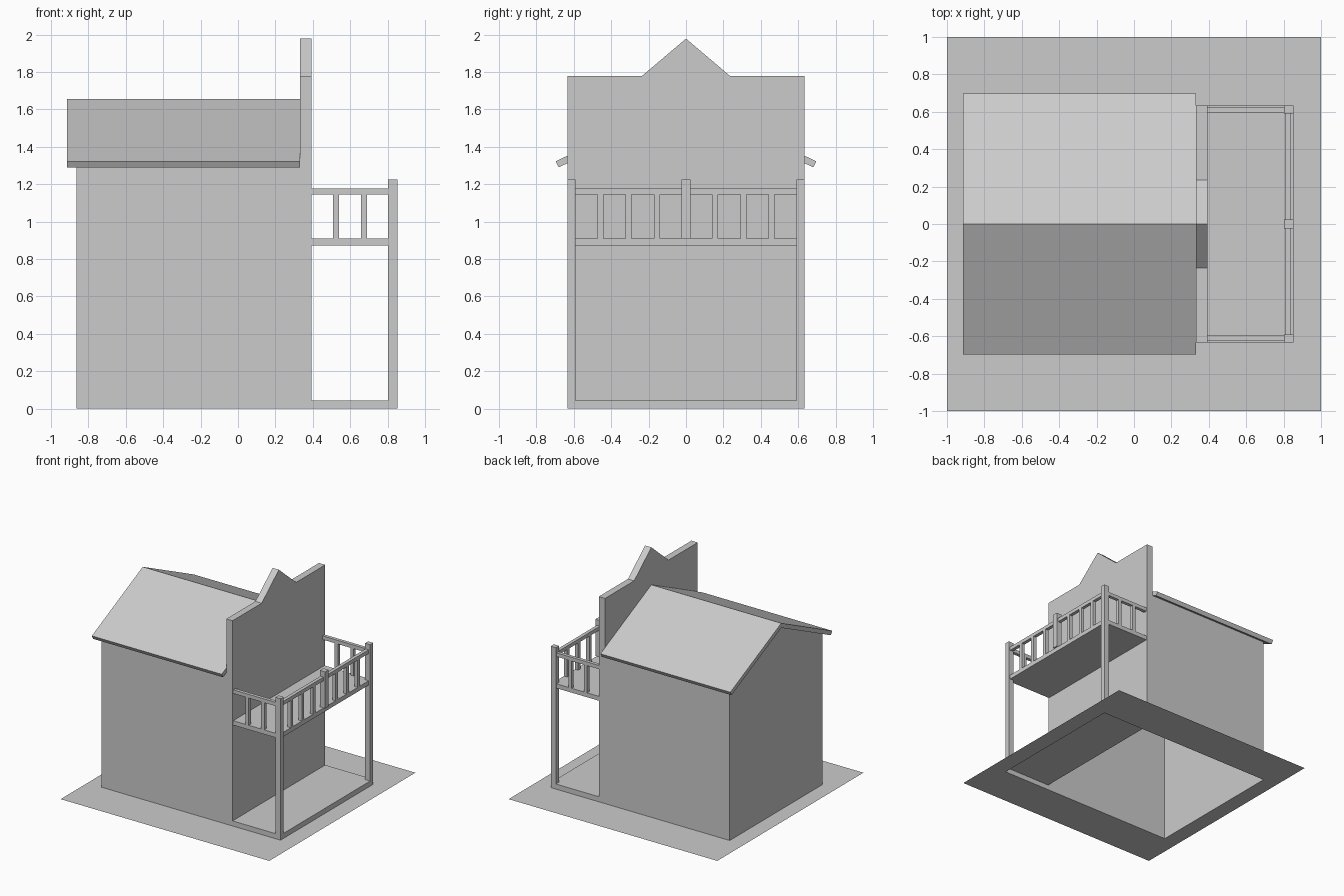
import bpy, bmesh

if "Cube" in bpy.data.objects:
    bpy.data.objects.remove(bpy.data.objects["Cube"])

X0, X1, X2 = -0.863, 0.392, 0.852   # back wall, front wall, porch edge
XP = 0.332                          # rear of the raised facade
W = 0.634                           # half width
Z_FLOOR, Z_DECK0, Z_DECK1 = 0.044, 0.871, 0.909


def mesh(name, faces, recalc=True):
    """Build an object from polygons given as point lists."""
    bm = bmesh.new()
    for f in faces:
        bm.faces.new([bm.verts.new(p) for p in f])
    bmesh.ops.remove_doubles(bm, verts=bm.verts, dist=1e-5)
    if recalc:
        bmesh.ops.recalc_face_normals(bm, faces=bm.faces)
    me = bpy.data.meshes.new(name)
    bm.to_mesh(me)
    bm.free()
    ob = bpy.data.objects.new(name, me)
    bpy.context.collection.objects.link(ob)
    return ob


def box(name, x, y, z):
    """Box from (min, max) pairs."""
    bm = bmesh.new()
    bmesh.ops.create_cube(bm, size=1)
    for v in bm.verts:
        v.co = [r[0] if c < 0 else r[1] for c, r in zip(v.co, (x, y, z))]
    me = bpy.data.meshes.new(name)
    bm.to_mesh(me)
    bm.free()
    ob = bpy.data.objects.new(name, me)
    bpy.context.collection.objects.link(ob)
    return ob


def prism(name, yz, xa, xb):
    """Extrude a (y, z) profile along x."""
    n = len(yz)
    a = [(xa, y, z) for y, z in yz]
    b = [(xb, y, z) for y, z in yz]
    sides = [[a[i], a[(i + 1) % n], b[(i + 1) % n], b[i]] for i in range(n)]
    return mesh(name, [a, b] + sides)


# ground sheet with an opening under the house
outer = [(-1, -1, 0), (1, -1, 0), (1, 1, 0), (-1, 1, 0)]
inner = [(X0, -W, 0), (X2, -W, 0), (X2, W, 0), (X0, W, 0)]
mesh("ground_sheet", [[outer[i], outer[(i + 1) % 4], inner[(i + 1) % 4], inner[i]]
                      for i in range(4)], recalc=False)

# house shell: thin walls with the raised facade at the front
ZE, ZR = 1.312, 1.614               # wall top at the eaves and under the ridge
crown = [(W, 1.778), (0.236, 1.778), (0, 1.978), (-0.236, 1.778), (-W, 1.778)]
shell = [
    [(X0, -W, 0), (X0, W, 0), (X0, W, ZE), (X0, 0, ZR), (X0, -W, ZE)],
    [(X1, y, z) for y, z in [(-W, Z_FLOOR), (W, Z_FLOOR)] + crown],
    [(XP, y, z) for y, z in [(-W, ZE), (0, ZR), (W, ZE)] + crown],
]
for s in (-W, W):
    shell.append([(X0, s, 0), (X1, s, 0), (X1, s, Z_FLOOR), (X1, s, 1.778),
                  (XP, s, 1.778), (XP, s, ZE), (X0, s, ZE)])
for (ya, za), (yb, zb) in zip(crown, crown[1:]):
    shell.append([(XP, ya, za), (XP, yb, zb), (X1, yb, zb), (X1, ya, za)])
mesh("house_walls", shell)

# pitched roof slab
prism("roof", [(-0.697, 1.322), (0, 1.654), (0.697, 1.322),
               (0.68, 1.29), (0, ZR), (-0.68, 1.29)], -0.913, XP)

# porch floor, open underneath
f0, f1 = [[(X1, -W, z), (X2, -W, z), (X2, W, z), (X1, W, z)] for z in (0, Z_FLOOR)]
mesh("porch_floor", [f1] + [[f0[i], f0[i + 1], f1[i + 1], f1[i]] for i in range(3)],
     recalc=False)

# balcony deck
box("balcony_deck", (X1, 0.838), (-0.626, 0.626), (Z_DECK0, Z_DECK1))

# posts, side rails and balusters on both sides
POST_X, RAIL_X = (0.803, X2), (0.808, 0.838)
RAIL_Z, BAL_Z = (1.145, 1.177), (Z_DECK1, 1.145)
for side, s in (("near", -1), ("far", 1)):
    def span(a, b):
        return tuple(sorted((s * a, s * b)))
    box(f"corner_post_{side}", POST_X, span(0.592, W), (Z_FLOOR, 1.225))
    box(f"side_rail_{side}", (X1, 0.803), span(0.597, 0.626), RAIL_Z)
    box(f"front_rail_{side}", RAIL_X, span(0.024, 0.592), RAIL_Z)
    for i, x in enumerate((0.525, 0.674)):
        box(f"side_baluster_{side}_{i}", (x - 0.016, x + 0.016), span(0.597, 0.626), BAL_Z)
    for i, y in enumerate((0.154, 0.307, 0.458)):
        box(f"front_baluster_{side}_{i}", RAIL_X, span(y - 0.016, y + 0.016), BAL_Z)
box("middle_post", POST_X, (-0.024, 0.024), (Z_DECK1, 1.225))
